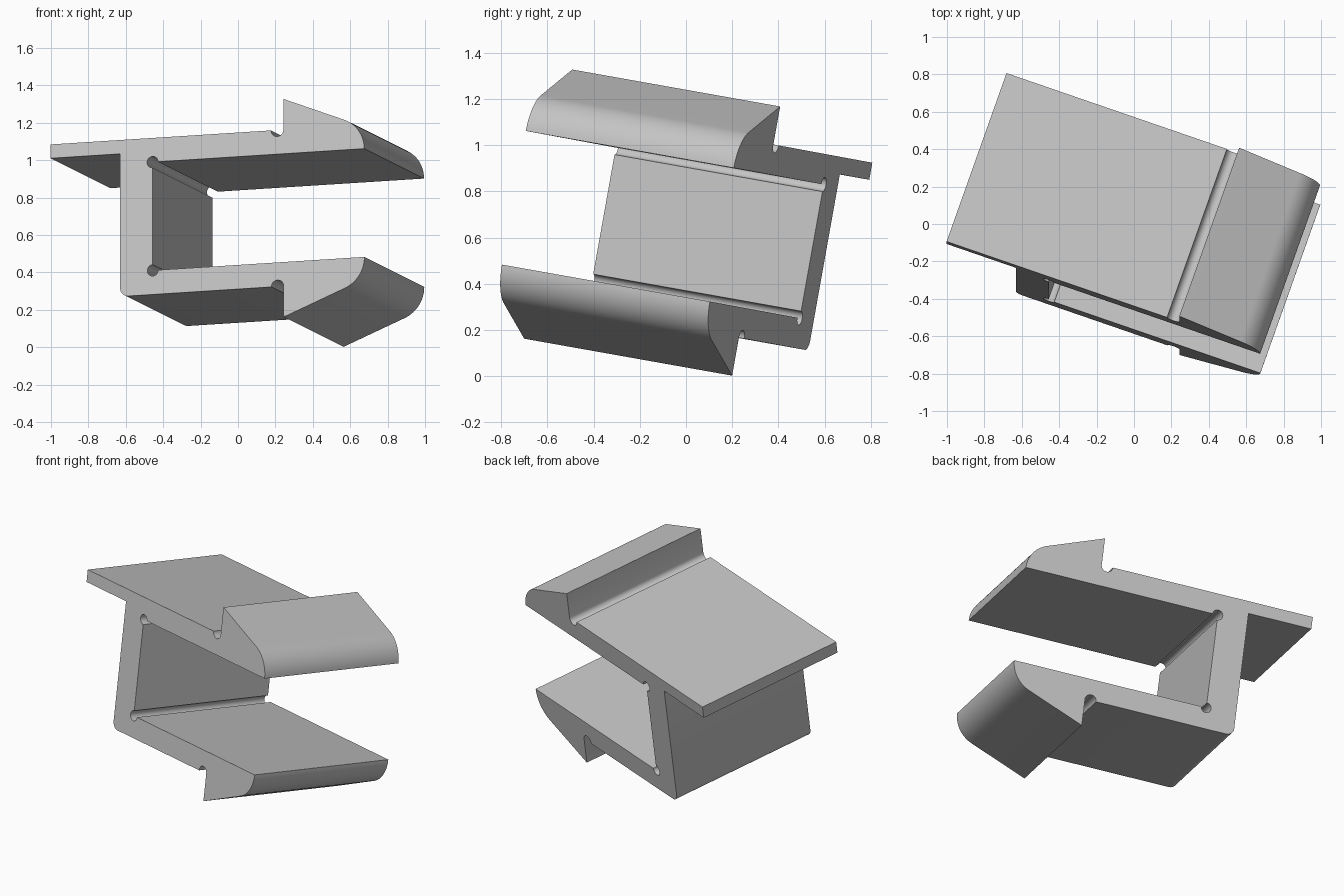
import bpy, bmesh
from math import radians, sin, cos
from mathutils import Vector, Matrix

cube = bpy.data.objects.get("Cube")
if cube:
    bpy.data.objects.remove(cube, do_unlink=True)

# Section dimensions, measured from the mid-line between the two arms
INNER, OUTER = 0.294, 0.425      # inner and outer faces of the arms
WALL_IN, WALL_OUT = -0.482, -0.667
FLANGE_END, FLANGE_UNDER = -1.059, 0.35
TIP, HOOK_U, HOOK_V = 0.717, 0.2595, 0.592
MID, LENGTH = 0.738, 0.969


def arc(u, v, r, start, end, steps=14):
    """Points on a circular arc, angles in degrees."""
    angles = [radians(start + (end - start) * i / steps) for i in range(steps + 1)]
    return [(u + r * cos(a), v + r * sin(a)) for a in angles]


# One arm: corner relief, rounded nose, hook and undercut notch
arm = arc(WALL_IN, INNER, 0.031, 270, 0)
arm += arc(TIP - 0.175, INNER, 0.175, 0, 70)
arm += [(HOOK_U, HOOK_V)]
arm += arc(HOOK_U - 0.035, OUTER, 0.035, 0, -180)

# Whole section: upper arm, rear flange, rounded heel, mirrored lower arm
section = arm + [(FLANGE_END, OUTER), (FLANGE_END, FLANGE_UNDER), (WALL_OUT, FLANGE_UNDER)]
section += arc(WALL_OUT + 0.045, -OUTER + 0.045, 0.045, 180, 270, 8)
section += [(u, -v) for u, v in reversed(arm)]

# Extrude the section
bm = bmesh.new()
face = bm.faces.new([bm.verts.new((u, v + MID, 0)) for u, v in section])
ext = bmesh.ops.extrude_face_region(bm, geom=[face], use_keep_orig=True)
moved = [g for g in ext["geom"] if isinstance(g, bmesh.types.BMVert)]
bmesh.ops.translate(bm, verts=moved, vec=(0, 0, -LENGTH))
bmesh.ops.recalc_face_normals(bm, faces=bm.faces)

# Tilt the piece into its resting pose
across = Vector((0.944, -0.325, 0.06)).normalized()
along = across.cross(Vector((0, 0.175, 0.985))).normalized()
up = along.cross(across)
pose = Matrix((across, up, along)).transposed().to_4x4()
pose.translation = (0, -0.642, 0.003)
bm.transform(pose)

mesh = bpy.data.meshes.new("hooked_rail")
bm.to_mesh(mesh)
bm.free()
rail = bpy.data.objects.new("hooked_rail", mesh)
bpy.context.collection.objects.link(rail)

# Plain light grey
grey = bpy.data.materials.new("light_grey")
grey.use_nodes = True
grey.diffuse_color = (0.55, 0.55, 0.55, 1)
grey.node_tree.nodes["Principled BSDF"].inputs["Base Color"].default_value = grey.diffuse_color
mesh.materials.append(grey)

bpy.ops.object.select_all(action="DESELECT")
rail.select_set(True)
bpy.context.view_layer.objects.active = rail
bpy.ops.object.shade_smooth_by_angle(angle=radians(30))
